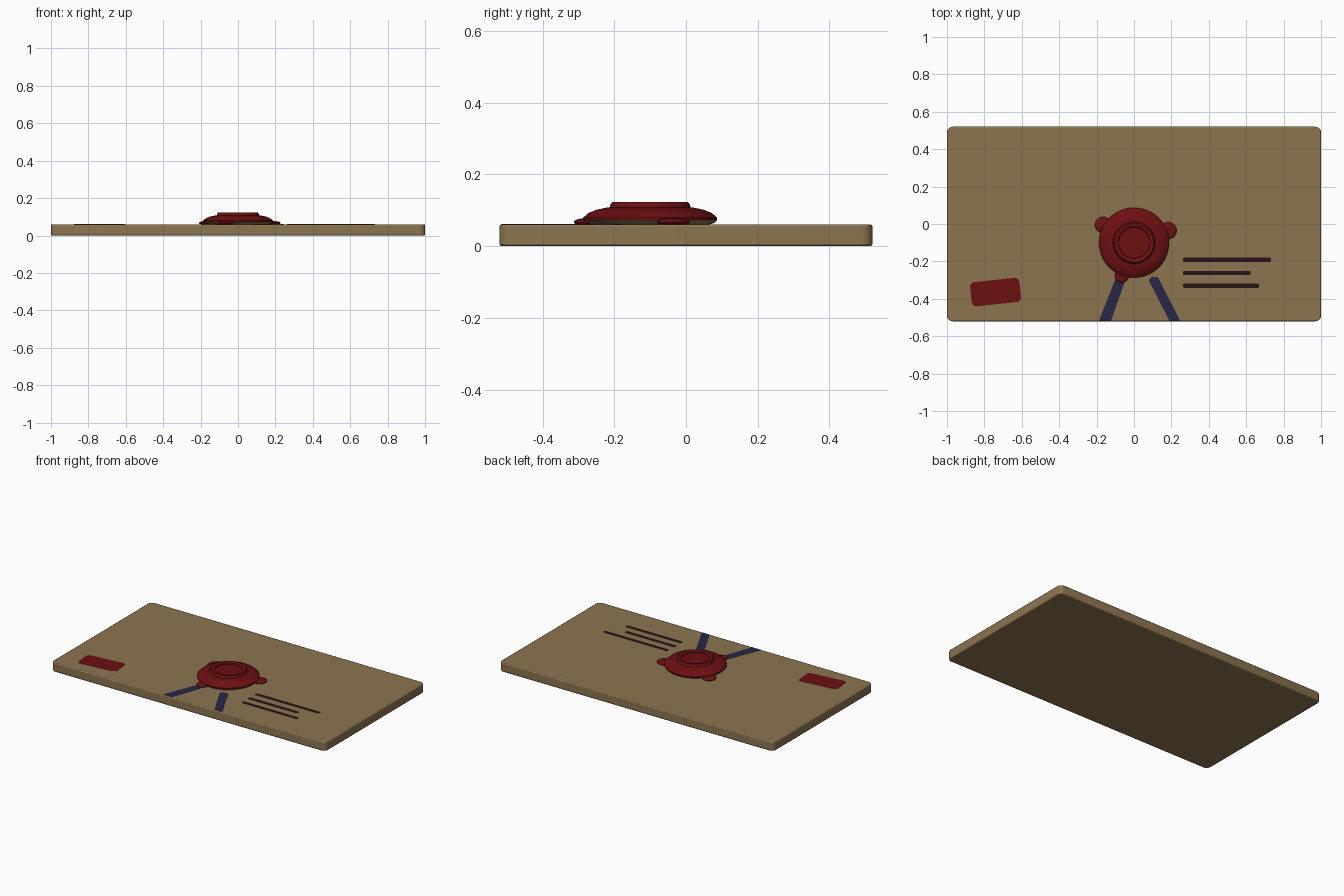
import bpy, bmesh, math
from mathutils import Vector, Matrix

if "Cube" in bpy.data.objects:
    bpy.data.objects.remove(bpy.data.objects["Cube"])


def material(name, rgb):
    m = bpy.data.materials.new(name)
    m.diffuse_color = (*rgb, 1)
    m.use_nodes = True
    m.node_tree.nodes["Principled BSDF"].inputs["Base Color"].default_value = m.diffuse_color
    return m


PAPER = material("brown paper", (0.265, 0.178, 0.082))
WAX = material("red wax", (0.15, 0.005, 0.006))
RIBBON = material("navy ribbon", (0.02, 0.021, 0.062))
INK = material("dark ink", (0.022, 0.007, 0.008))
TOP = 0.06


def finish(bm, name, *mats, angle=35):
    bmesh.ops.recalc_face_normals(bm, faces=bm.faces)
    me = bpy.data.meshes.new(name)
    bm.to_mesh(me)
    bm.free()
    ob = bpy.data.objects.new(name, me)
    bpy.context.collection.objects.link(ob)
    for m in mats:
        me.materials.append(m)
    bpy.ops.object.select_all(action='DESELECT')
    ob.select_set(True)
    bpy.context.view_layer.objects.active = ob
    bpy.ops.object.shade_smooth_by_angle(angle=math.radians(angle))
    return ob


def rounded(w, h, r, cx=0, cy=0, turn=0, n=5):
    """Outline of a rounded rectangle."""
    pts = []
    rot = Matrix.Rotation(turn, 2)
    for k, (sx, sy) in enumerate([(1, 1), (-1, 1), (-1, -1), (1, -1)]):
        for i in range(n + 1):
            a = math.pi / 2 * (k + i / n)
            p = rot @ Vector((sx * (w / 2 - r) + r * math.cos(a),
                              sy * (h / 2 - r) + r * math.sin(a)))
            pts.append((p.x + cx, p.y + cy))
    return pts


def plate(name, outline, mat, z=TOP, t=0.001):
    bm = bmesh.new()
    f = bm.faces.new([bm.verts.new((x, y, z)) for x, y in outline])
    ex = bmesh.ops.extrude_face_region(bm, geom=[f])
    vs = [g for g in ex['geom'] if isinstance(g, bmesh.types.BMVert)]
    bmesh.ops.translate(bm, verts=vs, vec=(0, 0, t))
    return finish(bm, name, mat)


# envelope: slab with rounded corners and softened edges
env = plate("envelope", rounded(2, 1.04, 0.03), PAPER, 0, TOP)
bev = env.modifiers.new("soft edges", 'BEVEL')
bev.width = 0.006
bev.segments = 2
bev.limit_method = 'ANGLE'
bev.angle_limit = math.radians(50)

# wax seal: turned profile (radius, height), paper coloured underside
profile = [(0, 0.06), (0.165, 0.06), (0.178, 0.064), (0.187, 0.073),
           (0.187, 0.079), (0.172, 0.092), (0.150, 0.101), (0.122, 0.107),
           (0.113, 0.108), (0.110, 0.117), (0.105, 0.123), (0.090, 0.123),
           (0.084, 0.119), (0.082, 0.112), (0, 0.112)]
bm = bmesh.new()
vs = [bm.verts.new((r, 0, z)) for r, z in profile]
es = [bm.edges.new(p) for p in zip(vs, vs[1:])]
bmesh.ops.spin(bm, geom=vs + es, cent=(0, 0, 0), axis=(0, 0, 1),
               angle=2 * math.pi, steps=64, use_duplicate=False)
bmesh.ops.remove_doubles(bm, verts=bm.verts, dist=1e-5)
for f in bm.faces:
    f.material_index = 1 if f.calc_center_median().z < 0.072 else 0
bmesh.ops.translate(bm, verts=bm.verts, vec=(0, -0.1, 0))
finish(bm, "wax_seal", WAX, PAPER)

# wax drips around the rim
for i, (x, y, r) in enumerate([(-0.165, -0.005, 0.044), (0.182, -0.035, 0.046),
                               (-0.065, -0.275, 0.038)]):
    bm = bmesh.new()
    bmesh.ops.create_uvsphere(bm, u_segments=24, v_segments=12, radius=1)
    bmesh.ops.transform(bm, verts=bm.verts,
                        matrix=Matrix.Translation((x, y, 0.067)) @ Matrix.Diagonal((r, r, 0.011, 1)))
    finish(bm, f"wax_drip_{i + 1}", WAX)

# ribbon tails running to the front edge
plate("ribbon_left", [(-0.187, -0.515), (-0.122, -0.515), (-0.05, -0.312),
                      (-0.06, -0.285), (-0.09, -0.28), (-0.102, -0.302)], RIBBON)
plate("ribbon_right", [(0.188, -0.515), (0.245, -0.515), (0.136, -0.298),
                       (0.126, -0.283), (0.095, -0.282), (0.078, -0.3)], RIBBON)

# stamp and written lines
plate("stamp", rounded(0.265, 0.13, 0.025, -0.74, -0.364, math.radians(6)), WAX)
for i, (x1, y) in enumerate([(0.733, -0.191), (0.623, -0.262), (0.668, -0.330)]):
    plate(f"written_line_{i + 1}",
          rounded(x1 - 0.263, 0.024, 0.006, (x1 + 0.263) / 2, y, n=2), INK)
